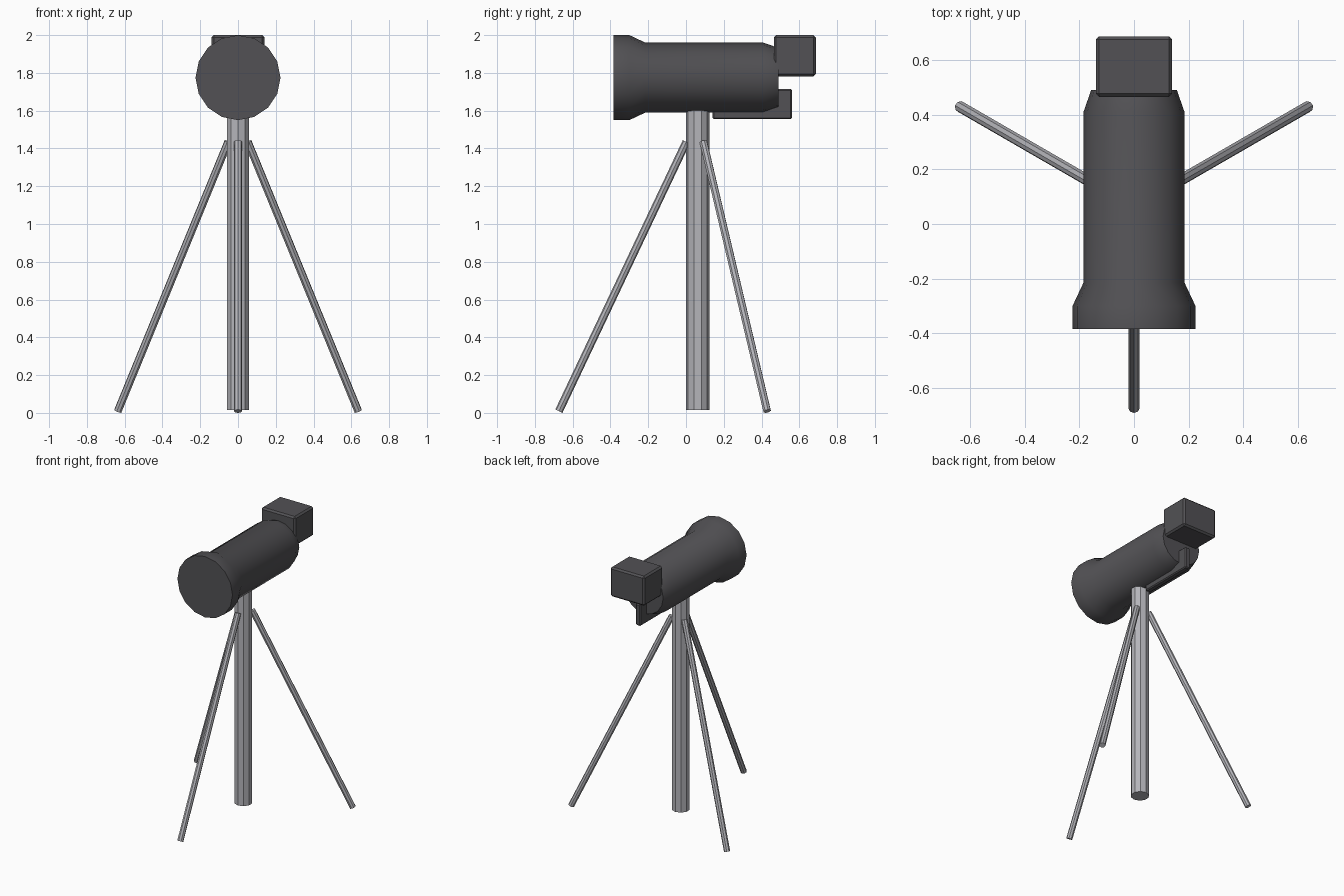
import bpy, bmesh, math
from mathutils import Vector

cube = bpy.data.objects.get("Cube")
if cube:
    bpy.data.objects.remove(cube, do_unlink=True)


def material(name, colour):
    m = bpy.data.materials.new(name)
    m.use_nodes = True
    m.diffuse_color = colour
    m.node_tree.nodes["Principled BSDF"].inputs["Base Color"].default_value = colour
    return m


dark = material("dark grey", (0.085, 0.083, 0.09, 1))
light = material("light grey metal", (0.46, 0.46, 0.49, 1))


def finish(name, bm, mat, smooth=False):
    bmesh.ops.recalc_face_normals(bm, faces=bm.faces)
    mesh = bpy.data.meshes.new(name)
    bm.to_mesh(mesh)
    bm.free()
    mesh.materials.append(mat)
    ob = bpy.data.objects.new(name, mesh)
    bpy.context.collection.objects.link(ob)
    if smooth:
        bpy.ops.object.select_all(action='DESELECT')
        ob.select_set(True)
        bpy.context.view_layer.objects.active = ob
        bpy.ops.object.shade_smooth_by_angle(angle=math.radians(40))
    return ob


def rod(name, start, end, radius, sides, mat):
    start, end = Vector(start), Vector(end)
    axis = end - start
    bm = bmesh.new()
    bmesh.ops.create_cone(bm, cap_ends=True, segments=sides, radius1=radius,
                          radius2=radius, depth=axis.length)
    turn = Vector((0, 0, 1)).rotation_difference(axis).to_matrix()
    bmesh.ops.rotate(bm, verts=bm.verts, cent=(0, 0, 0), matrix=turn)
    bmesh.ops.translate(bm, verts=bm.verts, vec=(start + end) / 2)
    return finish(name, bm, mat)


def box(name, low, high, bevel, mat):
    low, high = Vector(low), Vector(high)
    bm = bmesh.new()
    bmesh.ops.create_cube(bm, size=1)
    bmesh.ops.scale(bm, verts=bm.verts, vec=high - low)
    bmesh.ops.translate(bm, verts=bm.verts, vec=(low + high) / 2)
    bmesh.ops.bevel(bm, geom=bm.edges[:], offset=bevel, segments=1,
                    affect='EDGES', profile=0.5)
    return finish(name, bm, mat)


# Main tube: a flared profile turned about the y axis
AXIS_Z, SIDES = 1.775, 16
profile = [(-0.385, 0.225), (-0.3, 0.225), (-0.215, 0.185), (0.41, 0.185), (0.49, 0.157)]
bm = bmesh.new()
rings = []
for y, r in profile:
    angles = [2 * math.pi * i / SIDES for i in range(SIDES)]
    rings.append([bm.verts.new((r * math.cos(a), y, AXIS_Z + r * math.sin(a))) for a in angles])
for a, b in zip(rings, rings[1:]):
    for i in range(SIDES):
        j = (i + 1) % SIDES
        bm.faces.new((a[i], a[j], b[j], b[i]))
bm.faces.new(rings[0])
bm.faces.new(rings[-1])
finish("main_tube", bm, dark, smooth=True)

# Eyepiece block and the thin plate below the tube
box("eyepiece_block", (-0.14, 0.465, 1.782), (0.14, 0.687, 2.0), 0.012, dark)
box("mounting_plate", (-0.02, 0.14, 1.555), (0.02, 0.56, 1.715), 0.007, dark)

# Centre pole and three legs spread evenly around it
POLE_Y = 0.062
rod("centre_pole", (0, POLE_Y, 0.015), (0, POLE_Y, 1.65), 0.062, 10, light)
for name, degrees in (("front_leg", -90), ("back_left_leg", 30), ("back_right_leg", 150)):
    a = math.radians(degrees)
    c, s = math.cos(a), math.sin(a)
    rod(name, (0.06 * c, POLE_Y + 0.06 * s, 1.435),
        (0.735 * c, POLE_Y + 0.735 * s, 0.009), 0.021, 8, light)
